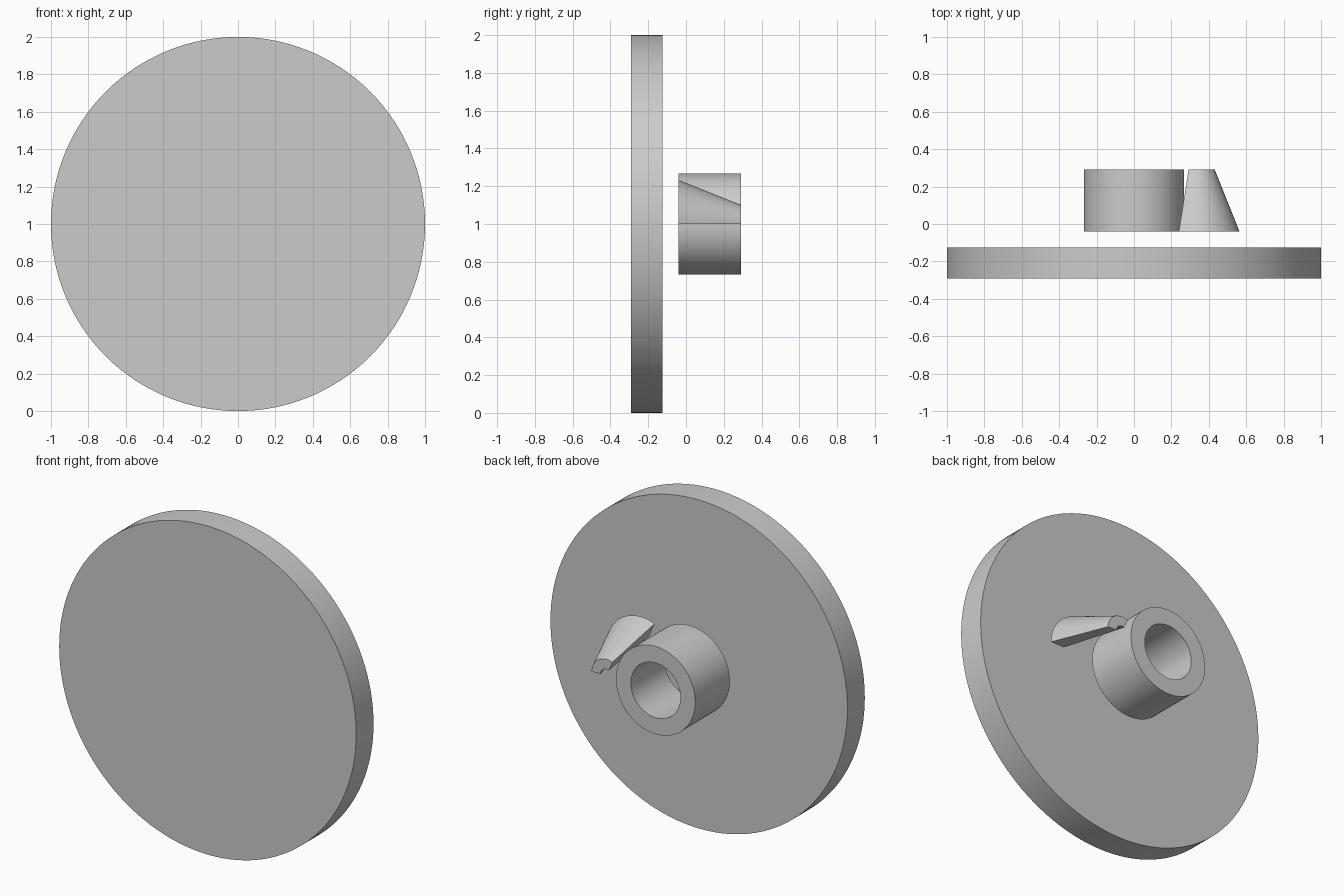
import bpy, bmesh, math

cube = bpy.data.objects.get("Cube")
if cube:
    bpy.data.objects.remove(cube, do_unlink=True)

grey = bpy.data.materials.new("light grey")
grey.use_nodes = True
colour = (0.6, 0.6, 0.6, 1)
grey.diffuse_color = colour
grey.node_tree.nodes["Principled BSDF"].inputs["Base Color"].default_value = colour


def sweep(name, profile, cx, degrees, steps):
    """Turn an (radius, y) profile about the y axis through (cx, z=1)."""
    bm = bmesh.new()
    full = degrees == 360
    rings = []
    for i in range(steps if full else steps + 1):
        a = math.radians(degrees) * i / steps
        rings.append([bm.verts.new((cx + r * math.cos(a), y, 1 + r * math.sin(a)))
                      for r, y in profile])
    n = len(profile)
    for i in range(steps):
        a, b = rings[i], rings[(i + 1) % len(rings)]
        for j in range(n):
            k = (j + 1) % n
            bm.faces.new((a[j], a[k], b[k], b[j]))
    if not full:  # close the two cut ends
        bm.faces.new(rings[0])
        bm.faces.new(rings[-1])
    bmesh.ops.recalc_face_normals(bm, faces=bm.faces)
    return finish(name, bm)


def finish(name, bm):
    mesh = bpy.data.meshes.new(name)
    bm.to_mesh(mesh)
    bm.free()
    mesh.materials.append(grey)
    obj = bpy.data.objects.new(name, mesh)
    bpy.context.collection.objects.link(obj)
    bpy.ops.object.select_all(action='DESELECT')
    obj.select_set(True)
    bpy.context.view_layer.objects.active = obj
    bpy.ops.object.shade_smooth_by_angle(angle=math.radians(30))
    return obj


# Large solid disc standing upright at the front
bpy.ops.mesh.primitive_cylinder_add(vertices=128, radius=1, depth=0.167,
                                    location=(0, -0.208, 1),
                                    rotation=(math.pi / 2, 0, 0))
disc = bpy.context.object
disc.name = "disc"
disc.data.materials.append(grey)
bpy.ops.object.shade_smooth_by_angle(angle=math.radians(30))

# Open tube floating behind the disc
sweep("hub_ring", [(0.267, -0.04), (0.267, 0.292), (0.167, 0.292), (0.167, -0.04)],
      0, 360, 96)

# Tapered shell segment beside the tube
sweep("cone_segment", [(0.233, -0.04), (0.1, 0.292), (0.04, 0.292), (0.14, -0.04)],
      0.331, 113, 40)
